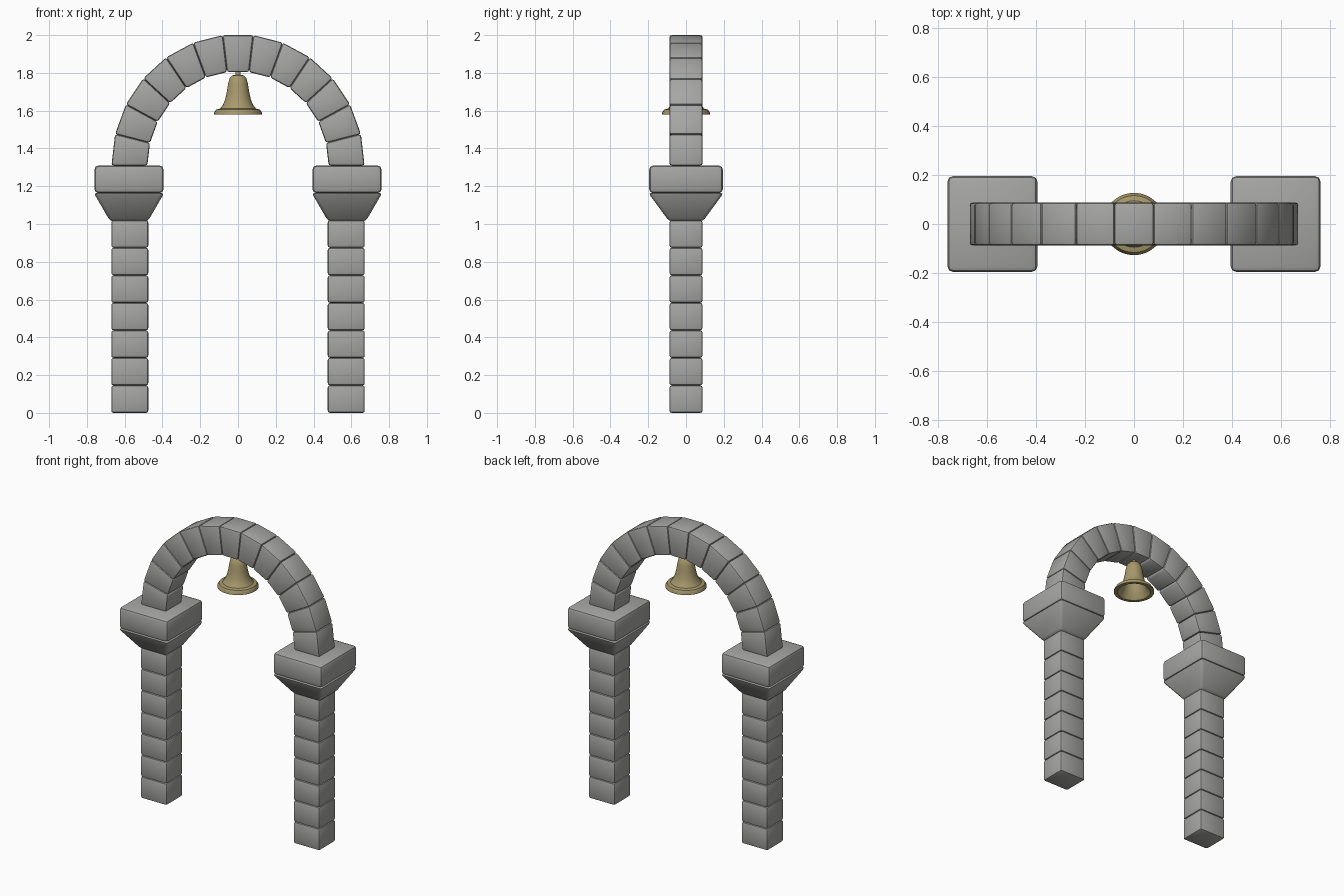
import bpy, bmesh
from math import sin, cos, pi

if "Cube" in bpy.data.objects:
    bpy.data.objects.remove(bpy.data.objects["Cube"], do_unlink=True)


def material(name, rgb):
    m = bpy.data.materials.new(name)
    m.use_nodes = True
    m.diffuse_color = (*rgb, 1)
    m.node_tree.nodes["Principled BSDF"].inputs["Base Color"].default_value = (*rgb, 1)
    return m


stone = material("grey stone", (0.38, 0.38, 0.37))
bronze = material("dull bronze", (0.39, 0.32, 0.15))


def finish(bm, name, mat, angle):
    bmesh.ops.recalc_face_normals(bm, faces=bm.faces)
    mesh = bpy.data.meshes.new(name)
    bm.to_mesh(mesh)
    bm.free()
    mesh.materials.append(mat)
    ob = bpy.data.objects.new(name, mesh)
    bpy.context.collection.objects.link(ob)
    bpy.ops.object.select_all(action='DESELECT')
    ob.select_set(True)
    bpy.context.view_layer.objects.active = ob
    bpy.ops.object.shade_smooth_by_angle(angle=angle)
    return ob


def block(name, lower, upper, bevel):
    """Stone block spanning two four-cornered outlines, with worn edges."""
    bm = bmesh.new()
    a = [bm.verts.new(p) for p in lower]
    b = [bm.verts.new(p) for p in upper]
    bm.faces.new(a)
    bm.faces.new(b)
    for i in range(4):
        j = (i + 1) % 4
        bm.faces.new((a[i], a[j], b[j], b[i]))
    bmesh.ops.bevel(bm, geom=bm.edges[:], offset=bevel, segments=2,
                    profile=0.5, affect='EDGES')
    return finish(bm, name, stone, 0.7)


def rect(x, hx, hy, z):
    return [(x + sx * hx, sy * hy, z) for sx, sy in ((-1, -1), (1, -1), (1, 1), (-1, 1))]


DEPTH = 0.0875
SPRING = 1.31
COURSES = 7
SHAFT = 1.02

# Pillars with flared capitals
for side, sx in (("left", 1), ("right", -1)):
    x = 0.573 * sx
    for i in range(COURSES):
        z0, z1 = SHAFT * i / COURSES, SHAFT * (i + 1) / COURSES
        block(f"{side}_pillar_stone_{i + 1}", rect(x, 0.098, DEPTH, z0),
              rect(x, 0.098, DEPTH, z1), 0.012)
    x = 0.577 * sx
    block(f"{side}_capital_flare", rect(x, 0.1, 0.09, 1.015),
          rect(x, 0.187, 0.2, 1.165), 0.016)
    block(f"{side}_capital_slab", rect(x, 0.183, 0.195, 1.163),
          rect(x, 0.183, 0.195, SPRING), 0.022)

# Arch of wedge stones
STONES = 13


def joint(t):
    outer = (0.67 * cos(t), SPRING + 0.695 * sin(t))
    inner = (0.48 * cos(t), SPRING + 0.498 * sin(t))
    return [(px, y, pz) for (px, pz), y in
            ((outer, -DEPTH), (inner, -DEPTH), (inner, DEPTH), (outer, DEPTH))]


for i in range(STONES):
    block(f"arch_stone_{i + 1}", joint(pi * i / STONES),
          joint(pi * (i + 1) / STONES), 0.012)

# Hollow bell, turned from a profile that runs down the outside and up the inside
profile = [(0, 1.81), (0.012, 1.808), (0.014, 1.79), (0.032, 1.786), (0.045, 1.77),
           (0.053, 1.74), (0.059, 1.70), (0.068, 1.66), (0.08, 1.63), (0.095, 1.611),
           (0.116, 1.606), (0.127, 1.588), (0.127, 1.58), (0.105, 1.58),
           (0.08, 1.61), (0.058, 1.66), (0.046, 1.73), (0.03, 1.768), (0, 1.772)]
bm = bmesh.new()
pts = [bm.verts.new((r, 0, z)) for r, z in profile]
edges = [bm.edges.new(pair) for pair in zip(pts, pts[1:])]
bmesh.ops.spin(bm, geom=pts + edges, axis=(0, 0, 1), cent=(0, 0, 0),
               angle=2 * pi, steps=32)
bmesh.ops.remove_doubles(bm, verts=bm.verts, dist=0.0005)
finish(bm, "bell", bronze, 0.6)
